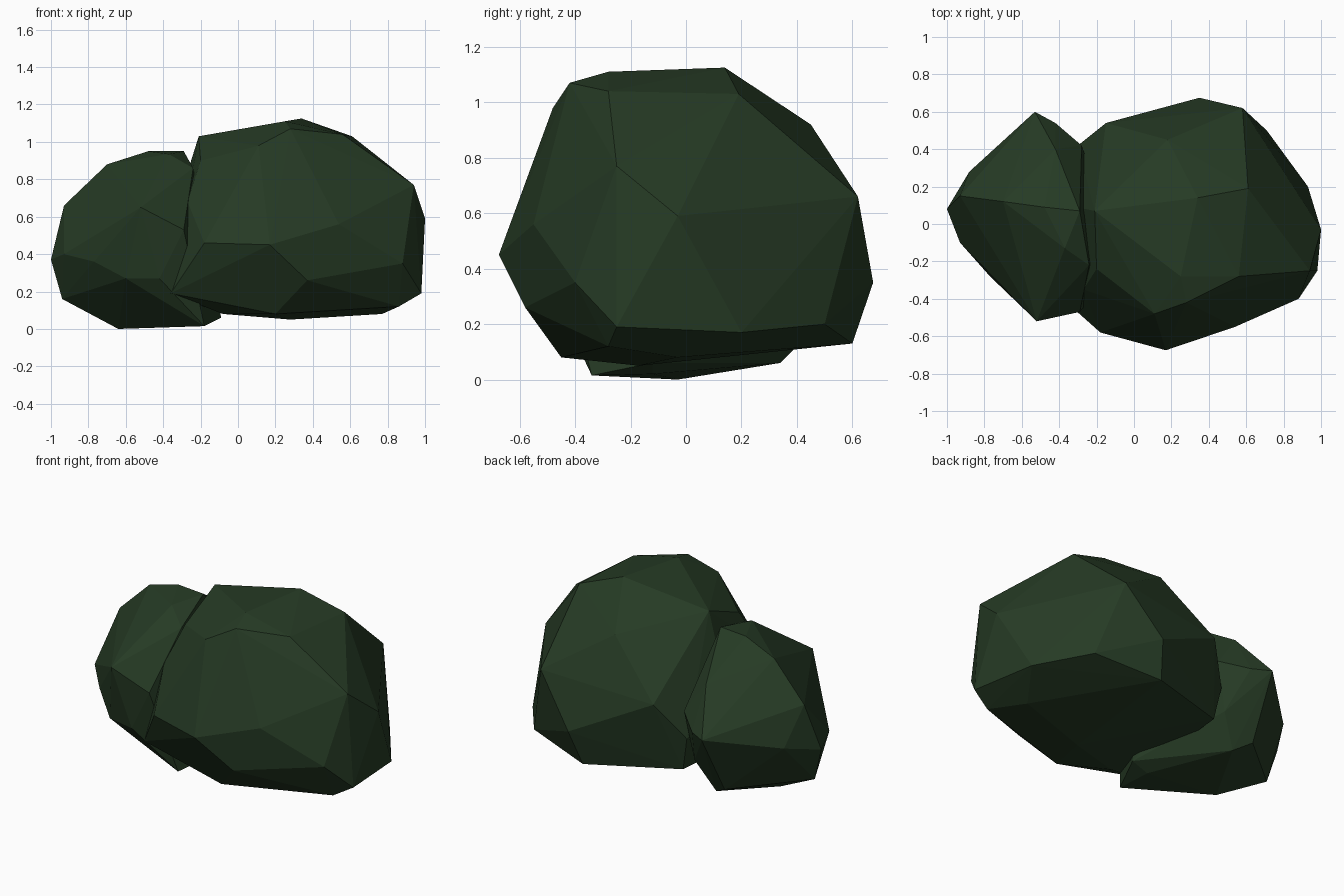
import bpy, bmesh

leaf = bpy.data.materials.new("dark_leaf_green")
leaf.diffuse_color = (0.019, 0.043, 0.018, 1)


def faceted_clump(name, corners):
    """Closed flat-faced lump wrapped around a few corner points."""
    bm = bmesh.new()
    for c in corners:
        bm.verts.new(c)
    bmesh.ops.convex_hull(bm, input=bm.verts[:])
    inner = [v for v in bm.verts if not v.link_faces]
    bmesh.ops.delete(bm, geom=inner, context='VERTS')
    bmesh.ops.recalc_face_normals(bm, faces=bm.faces[:])
    me = bpy.data.meshes.new(name)
    bm.to_mesh(me)
    bm.free()
    me.materials.append(leaf)
    ob = bpy.data.objects.new(name, me)
    bpy.context.collection.objects.link(ob)
    return ob


# Large bush clump: crown, shoulders, waist, underside
faceted_clump("large_bush_clump", [
    (-.21, .07, 1.03), (.25, -.28, 1.11), (.34, .14, 1.125), (.28, -.42, 1.07), (.61, .19, 1.03),
    (.56, -.28, 1.04), (.11, -.48, .98), (.94, -.25, .77), (.18, .45, .92), (-.20, -.24, .90),
    (-.27, -.35, .68), (1.0, -.03, .59), (.54, -.55, .56), (.17, -.675, .45), (-.18, -.58, .46),
    (.58, .62, .66), (-.15, .54, .60), (.35, .675, .35), (.88, -.40, .35), (-.36, .10, .55),
    (-.36, -.42, .19), (-.30, .42, .38), (.37, -.58, .26), (.98, -.25, .19), (.93, .20, .17),
    (.71, .50, .20), (.30, .60, .13), (-.26, .40, .17), (.77, -.03, .08), (.86, -.28, .12),
    (.28, -.17, .05), (.20, -.45, .08), (-.08, -.30, .08)])

# Small bush clump on the left, resting on the ground
faceted_clump("small_bush_clump", [
    (-.48, .09, .95), (-.37, -.13, .935), (-.29, .07, .95), (-.70, .12, .88), (-.93, .15, .66),
    (-.52, -.52, .65), (-.24, -.22, .86), (-.42, .40, .75), (-1.0, .08, .37), (-.93, -.10, .40),
    (-.77, -.28, .36), (-.88, .28, .42), (-.53, .60, .50), (-.42, .54, .50), (-.28, .42, .55),
    (-.29, -.47, .53), (-.60, -.42, .27), (-.42, -.46, .27), (-.94, .06, .16), (-.64, -.03, 0),
    (-.18, -.34, .015), (-.09, -.12, .06), (-.45, .34, .06), (-.55, .40, .12), (-.34, .40, .25),
    (-.20, -.12, .02)])
